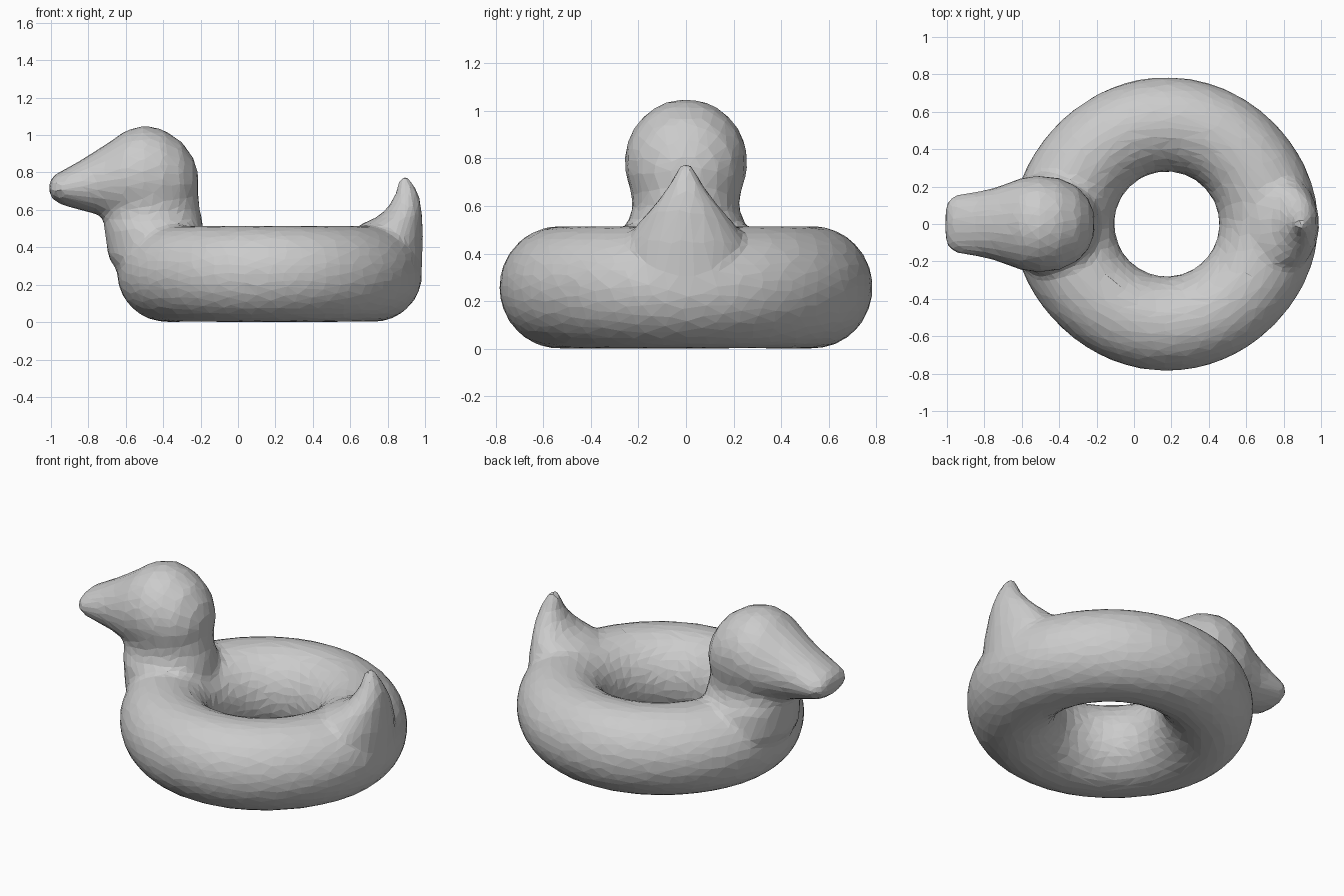
import bpy, bmesh
from math import sin, cos, pi

default = bpy.data.objects.get("Cube")
if default:
    bpy.data.objects.remove(default)

grey = bpy.data.materials.new("soft_grey")
grey.use_nodes = True
colour = (0.6, 0.6, 0.6, 1)
grey.diffuse_color = colour
grey.node_tree.nodes["Principled BSDF"].inputs["Base Color"].default_value = colour

bm = bmesh.new()
SIDES = 32


def bridge(a, b):
    for i in range(len(a)):
        j = (i + 1) % len(a)
        bm.faces.new((a[i], a[j], b[j], b[i]))


def loft(sections, place):
    """Capped skin over elliptical sections: (station, low, high, half width)."""
    rings = []
    for s, low, high, half in sections:
        mid, rad = (low + high) / 2, (high - low) / 2
        rings.append([bm.verts.new(place(s, mid + rad * cos(t), half * sin(t)))
                      for t in (2 * pi * i / SIDES for i in range(SIDES))])
    for a, b in zip(rings, rings[1:]):
        bridge(a, b)
    bm.faces.new(rings[0][::-1])
    bm.faces.new(rings[-1])


# Swim ring, slightly fuller at the chest and under the tail
CENTRE, HOLE, OUTER, HEIGHT = 0.175, 0.28, 0.786, 0.258
rings = []
for k in range(64):
    a = 2 * pi * k / 64
    outer = OUTER + 0.035 * max(0, -cos(a)) ** 6 + 0.025 * max(0, cos(a)) ** 6
    major, minor = (outer + HOLE) / 2, (outer - HOLE) / 2
    ring = []
    for i in range(SIDES):
        t = 2 * pi * i / SIDES
        r = major + minor * cos(t)
        ring.append(bm.verts.new((CENTRE + r * cos(a), r * sin(a), HEIGHT * (1 + sin(t)))))
    rings.append(ring)
for k in range(64):
    bridge(rings[k], rings[(k + 1) % 64])


def along_x(s, c, w):
    return (s, w, c)


def along_z(s, c, w):
    return (c, w, s)


# Head with beak
loft([(-1.01, .68, .75, .10), (-.985, .65, .785, .14), (-.95, .63, .805, .157),
      (-.85, .60, .86, .172), (-.77, .58, .91, .187), (-.7, .56, .955, .21),
      (-.6, .53, 1.025, .248), (-.5, .52, 1.053, .26), (-.4, .52, 1.03, .247),
      (-.3, .55, .965, .2), (-.24, .62, .88, .13), (-.213, .7, .8, .06)], along_x)

# Neck and chest
loft([(.2, -.6, -.2, .25), (.35, -.695, -.17, .29), (.5, -.715, -.185, .27),
      (.54, -.72, -.19, .24), (.6, -.735, -.203, .223), (.7, -.74, -.213, .24)], along_z)

# Upturned tail
loft([(.3, .6, .985, .28), (.45, .62, .99, .25), (.52, .65, .988, .21),
      (.56, .74, .986, .175), (.6, .79, .983, .14), (.65, .825, .975, .1),
      (.7, .845, .96, .066), (.75, .855, .93, .042), (.778, .87, .915, .025)], along_z)

bmesh.ops.recalc_face_normals(bm, faces=bm.faces)
mesh = bpy.data.meshes.new("duck_swim_ring")
bm.to_mesh(mesh)
bm.free()
mesh.materials.append(grey)
duck = bpy.data.objects.new("duck_swim_ring", mesh)
bpy.context.collection.objects.link(duck)

# Fuse the parts, soften the joins, then reduce to flat facets
fuse = duck.modifiers.new("fuse", 'REMESH')
fuse.mode = 'VOXEL'
fuse.voxel_size = 0.022
soften = duck.modifiers.new("soften", 'SMOOTH')
soften.factor = 0.5
soften.iterations = 8
facet = duck.modifiers.new("facet", 'DECIMATE')
facet.ratio = 0.09
